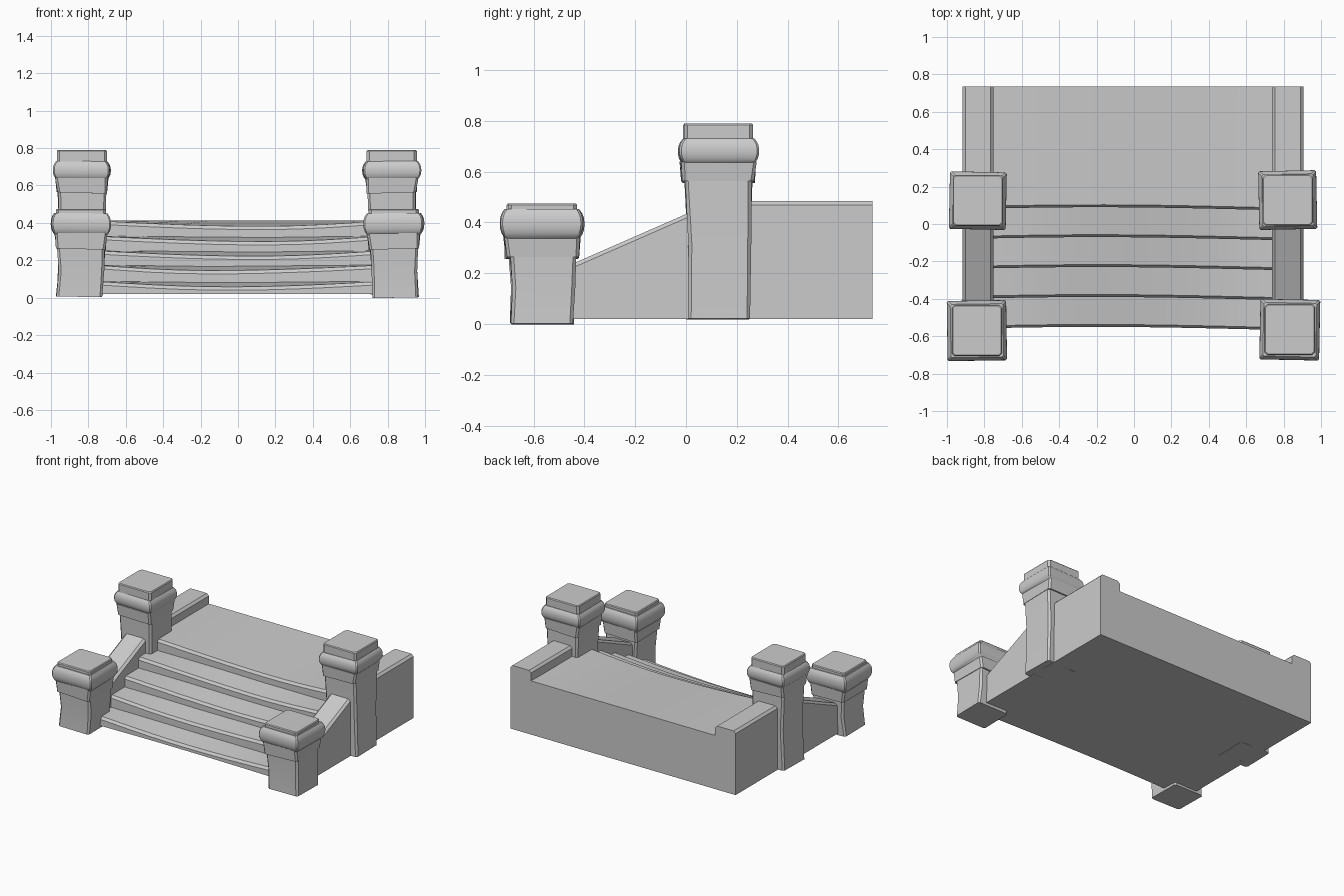
import bpy
import bmesh
import math

if "Cube" in bpy.data.objects:
    bpy.data.objects.remove(bpy.data.objects["Cube"], do_unlink=True)

# One plain stone colour
stone = bpy.data.materials.new("grey_stone")
stone.use_nodes = True
stone.diffuse_color = (0.6, 0.6, 0.6, 1)
stone.node_tree.nodes["Principled BSDF"].inputs["Base Color"].default_value = stone.diffuse_color


def loft(name, rings):
    """Skin a closed solid through rings of equal point count."""
    bm = bmesh.new()
    loops = [[bm.verts.new(p) for p in ring] for ring in rings]
    n = len(loops[0])
    for a, b in zip(loops, loops[1:]):
        for i in range(n):
            j = (i + 1) % n
            bm.faces.new((a[i], a[j], b[j], b[i]))
    bm.faces.new(loops[0][::-1])
    bm.faces.new(loops[-1])
    bmesh.ops.recalc_face_normals(bm, faces=bm.faces)
    mesh = bpy.data.meshes.new(name)
    bm.to_mesh(mesh)
    bm.free()
    mesh.materials.append(stone)
    obj = bpy.data.objects.new(name, mesh)
    bpy.context.collection.objects.link(obj)
    bpy.ops.object.select_all(action="DESELECT")
    obj.select_set(True)
    bpy.context.view_layer.objects.active = obj
    bpy.ops.object.shade_smooth_by_angle(angle=math.radians(32))
    return obj


def square(cx, cy, z, hx, hy, cut, turn=0.0, tilt=0.0):
    """Square ring with clipped corners, slightly turned and tilted."""
    pts = []
    for sx, sy in ((1, 1), (-1, 1), (-1, -1), (1, -1)):
        ends = [(sx * hx, sy * (hy - cut)), (sx * (hx - cut), sy * hy)]
        pts += ends if sx * sy > 0 else ends[::-1]
    c, s = math.cos(turn), math.sin(turn)
    return [(cx + c * x - s * y, cy + s * x + c * y, z + tilt * x) for x, y in pts]


def post(name, cx, cy, z0, neck, cap, top, end, half, turn):
    side = math.copysign(1, cx)
    # Tapered shaft with a slight lean
    loft(name + "_shaft", [
        square(cx + 0.01 * side, cy, z0, 0.122, 0.122, 0.012, turn, 0.02 * side),
        square(cx + 0.003, cy + 0.005, z0 + 0.55 * (neck - z0), 0.122, 0.124, 0.014),
        square(cx, cy, cap, 0.13, 0.132, 0.012, -turn)])
    # Neck moulding beneath the cap
    loft(name + "_neck", [
        square(cx, cy, neck, 0.132, 0.142, 0.012, -turn, 0.03 * side),
        square(cx, cy, cap + 0.02, 0.14, 0.148, 0.012, turn)])
    # Bulging cap
    rings = []
    for k in range(9):
        t = k / 8
        bulge = half - 0.024 * abs(2 * t - 1.1) ** 2.5
        z = cap + t * (top - cap)
        rings.append(square(cx, cy, z, bulge, bulge + 0.002, 0.008, turn, 0.01 * side))
    loft(name + "_cap", rings)
    # Flat top slab
    loft(name + "_slab", [
        square(cx, cy, top - 0.02, 0.134, 0.136, 0.014),
        square(cx, cy, end - 0.006, 0.134, 0.136, 0.014),
        square(cx, cy, end, 0.129, 0.131, 0.014)])


post("right_front_post", -0.84, -0.57, 0.005, 0.26, 0.325, 0.452, 0.475, 0.159, 0.015)
post("left_front_post", 0.833, -0.565, 0.0, 0.26, 0.325, 0.452, 0.475, 0.16, -0.02)
post("right_back_post", -0.835, 0.125, 0.02, 0.56, 0.62, 0.73, 0.79, 0.152, -0.02)
post("left_back_post", 0.822, 0.128, 0.02, 0.56, 0.62, 0.73, 0.79, 0.155, 0.02)


# Side walls: sloped beside the steps, level beside the landing
def wall_section(cx, y, top):
    w, c = 0.083, 0.016
    return [(cx - w, y, 0.02), (cx + w, y, 0.02), (cx + w, y, top - c),
            (cx + w - c, y, top), (cx - w + c, y, top), (cx - w, y, top - c)]


for label, cx in (("right", -0.833), ("left", 0.822)):
    loft(label + "_sloped_wall", [wall_section(cx, -0.5, 0.214), wall_section(cx, 0.05, 0.455)])
    loft(label + "_landing_wall", [wall_section(cx, 0.15, 0.485), wall_section(cx, 0.735, 0.485)])

# Worn steps and landing: stepped profile swept across, sagging at the edges
heights = [0.088, 0.175, 0.252, 0.33, 0.412]
lows = [-0.05, -0.15, 0.1, 0.15, 0.13]
columns = 11
sections = []
for i in range(columns):
    x = -0.77 + 1.54 * i / (columns - 1)
    profile = [(x, 0.735, 0.02)]
    floor = 0.02
    for k, (h, low) in enumerate(zip(heights, lows)):
        reach = 0.77 + math.copysign(low, low * (low - x))
        wear = max(0.0, 1 - abs(x - low) / reach)
        z = h - 0.03 * math.sin(wear * math.pi / 2)
        y = -0.562 + 0.16 * k + 0.012 * math.cos((x + 0.2) * 2)
        profile += [(x, y, floor), (x, y, z - 0.018), (x, y + 0.013, z)]
        floor = h - 0.008 * wear
    profile.append((x, 0.735, 0.412))
    sections.append(profile)
loft("steps_and_landing", sections)
